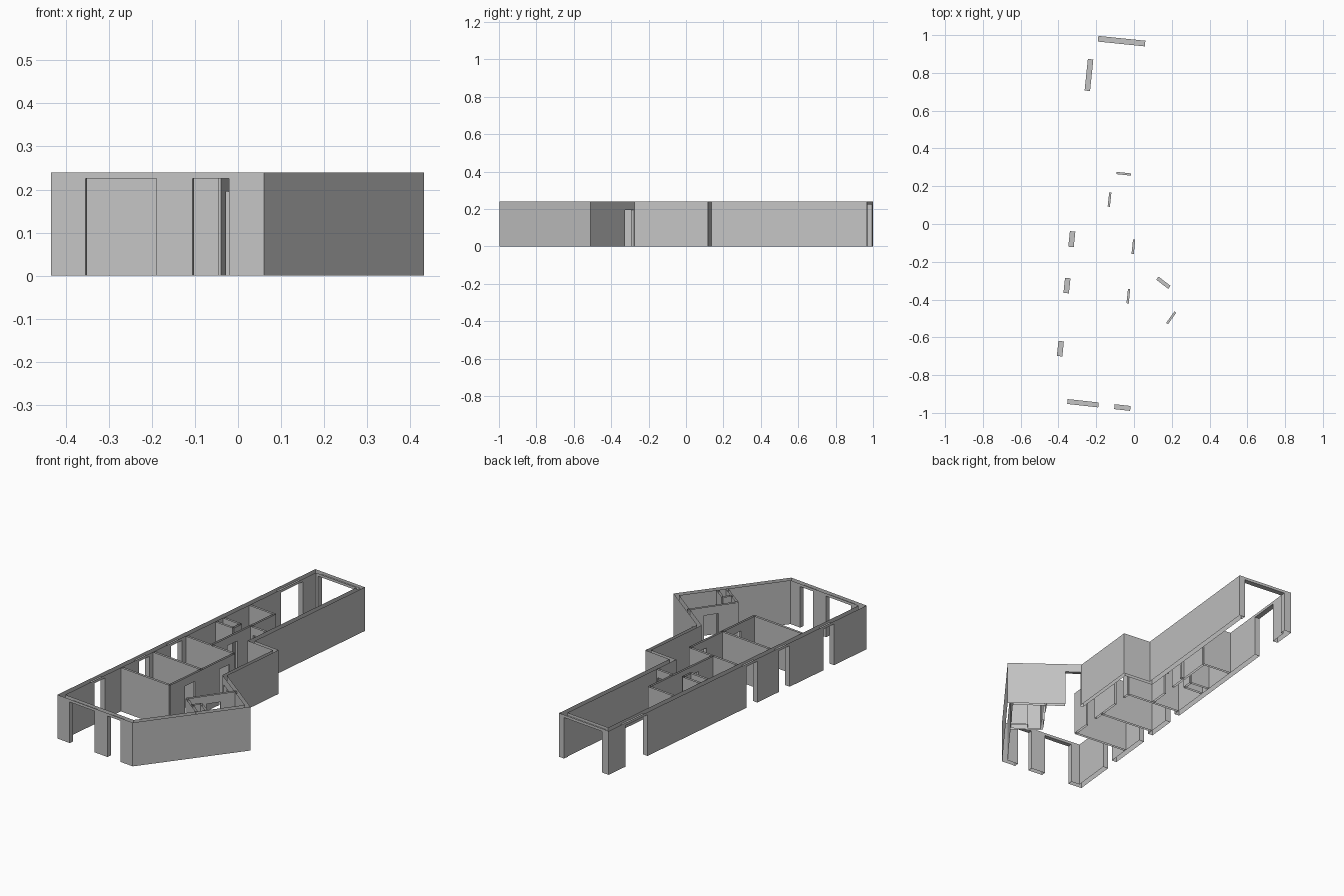
import bpy
import bmesh
from mathutils import Vector
from mathutils.geometry import intersect_line_line

cube = bpy.data.objects.get("Cube")
if cube:
    bpy.data.objects.remove(cube, do_unlink=True)

HEIGHT = 0.24
WINDOW_TOP = 0.225
DOOR_TOP = 0.195

plaster = bpy.data.materials.new("grey plaster")
plaster.use_nodes = True
GREY = (0.55, 0.55, 0.55, 1)
plaster.diffuse_color = GREY
plaster.node_tree.nodes["Principled BSDF"].inputs["Base Color"].default_value = GREY


def vec(p):
    return Vector((p[0], p[1], 0))


def wall(name, a0, a1, b0, b1, openings=(), top=WINDOW_TOP, capped=False):
    """Two open-topped wall sheets, with framed openings given as (x, y, width)."""
    bm = bmesh.new()
    d = (a1 - a0).normalized()

    def quad(*corners):
        bm.faces.new([bm.verts.new((p.x, p.y, z)) for p, z in corners])

    def sheets(s, e, low):
        for p, q in ((s[0], e[0]), (e[1], s[1])):
            quad((p, low), (q, low), (q, HEIGHT), (p, HEIGHT))

    def end(p, q, high):
        quad((p, 0), (q, 0), (q, high), (p, high))

    def station(t):
        return a0 + d * t, b0 + d * (t - (b0 - a0).dot(d))

    here = (a0, b0)
    spans = sorted(((vec(o) - a0).dot(d), o[2] / 2) for o in openings)
    for mid, half in spans:
        s, e = station(mid - half), station(mid + half)
        sheets(here, s, 0)
        sheets(s, e, top)
        end(s[0], s[1], top)
        end(e[1], e[0], top)
        quad((s[0], top), (s[1], top), (e[1], top), (e[0], top))
        here = e
    sheets(here, (a1, b1), 0)
    if capped:
        end(b0, a0, HEIGHT)
        end(a1, b1, HEIGHT)
    mesh = bpy.data.meshes.new(name)
    bm.to_mesh(mesh)
    bm.free()
    mesh.materials.append(plaster)
    obj = bpy.data.objects.new(name, mesh)
    bpy.context.collection.objects.link(obj)


def partition(name, start, finish, openings=(), thick=0.012):
    """Thin inner wall centred on a line."""
    a, b = vec(start), vec(finish)
    d = (b - a).normalized()
    side = Vector((d.y, -d.x, 0)) * thick / 2
    wall(name, a + side, b + side, a - side, b - side, openings, DOOR_TOP, True)


# Outer shell: start corner, thickness, openings, opening height
shell = [
    ("front_wall", (-0.434, -0.944), 0.026,
     [(-0.27, -0.947, 0.165), (-0.061, -0.967, 0.085)], WINDOW_TOP),
    ("slanted_wall", (0.06, -0.998), 0.028, [], WINDOW_TOP),
    ("entrance_wall", (0.432, -0.51), 0.02, [(0.16, -0.305, 0.08)], DOOR_TOP),
    ("hall_wall", (0.125, -0.275), 0.02, [], WINDOW_TOP),
    ("step_wall", (0.165, 0.117), 0.02, [], WINDOW_TOP),
    ("long_wall", (0.006, 0.135), 0.028, [], WINDOW_TOP),
    ("back_wall", (0.092, 0.967), 0.03, [(-0.064, 0.985, 0.25)], WINDOW_TOP),
    ("window_wall", (-0.231, 1.0), 0.029,
     [(-0.25, 0.79, 0.168), (-0.333, -0.08, 0.083),
      (-0.355, -0.326, 0.08), (-0.39, -0.66, 0.08)], WINDOW_TOP),
]
count = len(shell)
outer = [vec(s[1]) for s in shell]
lines = []
for i, s in enumerate(shell):
    p, q = outer[i], outer[(i + 1) % count]
    d = (q - p).normalized()
    shift = Vector((-d.y, d.x, 0)) * s[2]
    lines.append((p + shift, q + shift))
inner = [intersect_line_line(*lines[i - 1], *lines[i])[0] for i in range(count)]
for i, (name, _, _, openings, top) in enumerate(shell):
    j = (i + 1) % count
    wall(name, outer[i], outer[j], inner[i], inner[j], openings, top)

# Bedroom corridor and cross walls
partition("corridor_wall", (-0.045, -0.53), (0.005, -0.04),
          [(-0.004, -0.12, 0.078), (-0.03, -0.382, 0.076)])
partition("living_cross_wall", (-0.358, -0.496), (-0.045, -0.528))
partition("bedroom_cross_wall", (-0.331, -0.255), (-0.02, -0.287))
partition("bathroom_cross_wall", (-0.306, -0.008), (0.005, -0.04))

# Bathroom, its shaft and the hall door
partition("bathroom_wall", (-0.146, -0.025), (-0.095, 0.452), [(-0.131, 0.129, 0.075)])
partition("bathroom_back_wall", (-0.257, 0.47), (-0.092, 0.453))
partition("hall_door_wall", (-0.112, 0.272), (-0.007, 0.261), [(-0.054, 0.266, 0.077)])
partition("shaft_front", (-0.283, 0.215), (-0.172, 0.204))
partition("shaft_side", (-0.172, 0.204), (-0.166, 0.262))
partition("shaft_back", (-0.277, 0.273), (-0.166, 0.262))

# Small room beside the slanted wall
partition("washroom_wall", (0.268, -0.397), (0.116, -0.61), [(0.198, -0.497, 0.075)])
partition("washroom_end_wall", (0.116, -0.61), (0.248, -0.709))
partition("washroom_shaft_side", (0.18, -0.658), (0.21, -0.618))
partition("washroom_shaft_back", (0.21, -0.618), (0.278, -0.669))
